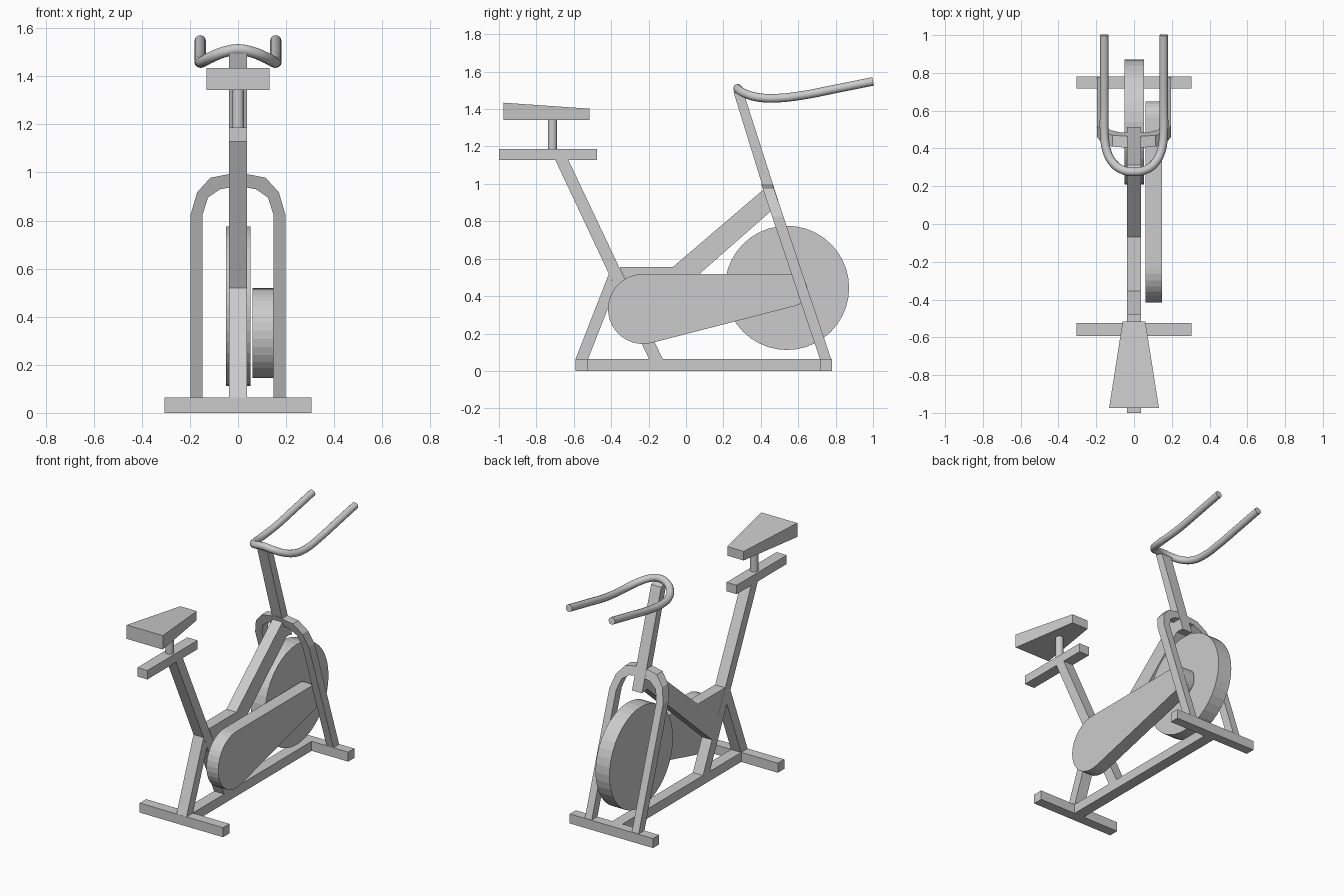
import bpy, bmesh, math

if "Cube" in bpy.data.objects:
    bpy.data.objects.remove(bpy.data.objects["Cube"])

grey = bpy.data.materials.new("light grey")
grey.diffuse_color = (0.6, 0.6, 0.6, 1)
grey.use_nodes = True
grey.node_tree.nodes["Principled BSDF"].inputs["Base Color"].default_value = grey.diffuse_color
W = 0.037  # half width of the square frame tube


def prism(name, a, b):
    """Solid between two matching outlines of 3D points."""
    bm = bmesh.new()
    va = [bm.verts.new(p) for p in a]
    vb = [bm.verts.new(p) for p in b]
    n = len(va)
    bm.faces.new(va)
    bm.faces.new(vb[::-1])
    for i in range(n):
        j = (i + 1) % n
        bm.faces.new((va[j], va[i], vb[i], vb[j]))
    bmesh.ops.recalc_face_normals(bm, faces=bm.faces)
    me = bpy.data.meshes.new(name)
    bm.to_mesh(me)
    bm.free()
    me.materials.append(grey)
    ob = bpy.data.objects.new(name, me)
    bpy.context.collection.objects.link(ob)
    return ob


def plate(name, yz, x0=-W, x1=W):
    """Side profile extruded across x."""
    return prism(name, [(x0, y, z) for y, z in yz], [(x1, y, z) for y, z in yz])


def box(name, x, y0, y1, z0, z1):
    return plate(name, [(y0, z0), (y1, z0), (y1, z1), (y0, z1)], -x, x)


def arc(cy, cz, r, a0, a1, n):
    return [(cy + r * math.cos(a0 + (a1 - a0) * i / n),
             cz + r * math.sin(a0 + (a1 - a0) * i / n)) for i in range(n + 1)]


# Floor base
box("rear_foot", 0.305, -0.592, -0.525, 0, 0.063)
box("front_foot", 0.305, 0.717, 0.78, 0, 0.063)
box("base_rail", W, -0.525, 0.717, 0, 0.063)

# Frame tubes
plate("seat_tube", [(-0.70, 1.13), (-0.63, 1.13), (-0.123, 0.06), (-0.196, 0.06)])
plate("rear_leg", [(-0.592, 0.06), (-0.525, 0.06), (-0.36, 0.48), (-0.395, 0.48), (-0.412, 0.52)])
plate("main_frame", [(-0.355, 0.556), (-0.07, 0.556), (0.412, 0.968), (0.47, 0.95),
                     (0.505, 0.855), (0.455, 0.855), (-0.22, 0.262)])


# Sloping front fork, an inverted U of square tube
def lean(z):
    return 0.746 - (z - 0.063) * 0.335


outer = [(0.197, 0.06), (0.197, 0.825), (0.17, 0.917), (0.115, 0.978), (0, 1.0)]
inner = [(0, 0.943), (0.075, 0.93), (0.125, 0.895), (0.147, 0.825), (0.147, 0.06)]
half = outer + inner
ring = outer + [(-x, z) for x, z in outer[-2::-1]] \
    + [(-x, z) for x, z in inner[::-1]] + inner[1:]
prism("front_fork", [(x, lean(z) - 0.03, z) for x, z in ring],
      [(x, lean(z) + 0.03, z) for x, z in ring])

# Handlebar stem
plate("handlebar_stem", [(lean(0.86) - 0.03, 0.86), (lean(0.85) + 0.03, 0.85),
                         (0.312, 1.475), (0.253, 1.495)])

# Handlebar, half path mirrored
path = [(0.157, 1.0, 1.548), (0.157, 0.8, 1.508), (0.157, 0.62, 1.473),
        (0.157, 0.48, 1.458), (0.145, 0.39, 1.462), (0.11, 0.322, 1.48),
        (0.06, 0.286, 1.5)]
path += [(0, 0.276, 1.511)] + [(-x, y, z) for x, y, z in path[::-1]]
cu = bpy.data.curves.new("handlebar", 'CURVE')
cu.dimensions = '3D'
cu.bevel_depth = 0.023
cu.bevel_resolution = 4
cu.resolution_u = 4
cu.use_fill_caps = True
sp = cu.splines.new('BEZIER')
sp.bezier_points.add(len(path) - 1)
for bp, p in zip(sp.bezier_points, path):
    bp.co = p
    bp.handle_left_type = bp.handle_right_type = 'AUTO'
cu.materials.append(grey)
bar = bpy.data.objects.new("handlebar", cu)
bpy.context.collection.objects.link(bar)
bpy.context.view_layer.objects.active = bar
bar.select_set(True)
bpy.ops.object.convert(target='MESH')
bpy.ops.object.shade_smooth_by_angle(angle=math.radians(40))

# Flywheel and drive guard
plate("flywheel", arc(0.54, 0.444, 0.332, 0, 2 * math.pi, 40)[:-1], -0.05, 0.052)
t = 2 * math.asin(0.1 / 0.8)  # slope of the lower guard edge
up, low = math.pi / 2, 1.5 * math.pi + t
plate("drive_guard", arc(-0.23, 0.331, 0.187, up, low, 18)
      + arc(0.563, 0.432, 0.087, low - 2 * math.pi, up, 12), 0.061, 0.147)

# Seat slider, post and saddle
box("seat_slider", W, -1.0, -0.477, 1.128, 1.187)
bpy.ops.mesh.primitive_cylinder_add(vertices=20, radius=0.025, depth=0.17,
                                    location=(0, -0.714, 1.265))
post = bpy.context.object
post.name = "seat_post"
post.data.materials.append(grey)
bpy.ops.object.shade_smooth_by_angle(angle=math.radians(40))
saddle = [(-0.132, -0.975), (0.132, -0.975), (0.06, -0.517), (-0.06, -0.517)]
prism("saddle", [(x, y, 1.342) for x, y in saddle],
      [(x, y, 1.434 if y < -0.8 else 1.402) for x, y in saddle])
